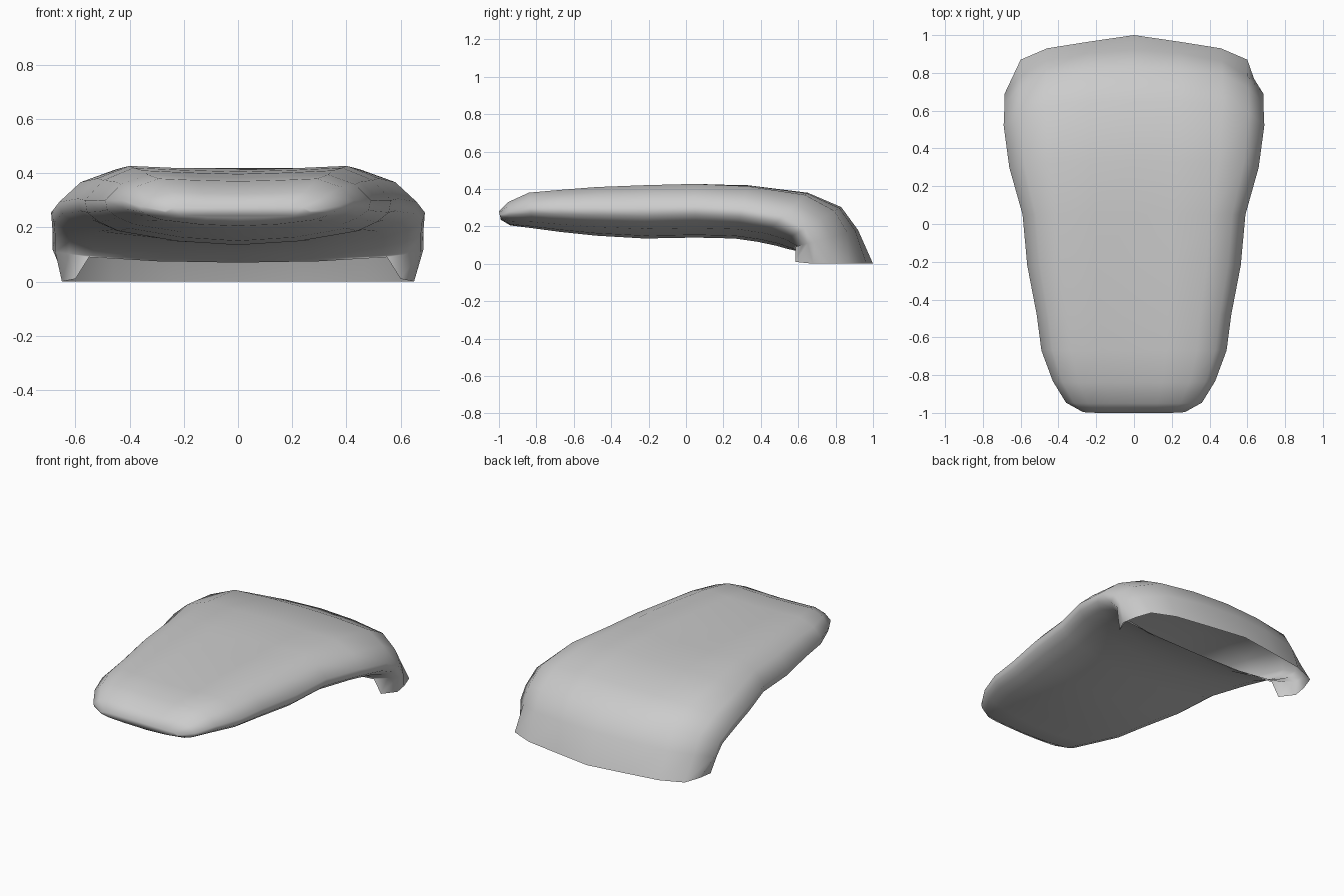
import bpy, bmesh

if "Cube" in bpy.data.objects:
    bpy.data.objects.remove(bpy.data.objects["Cube"])

# Half cross-section: (fraction of half width, fraction from top line to bottom line)
PROFILE = [(0, .05), (.35, .03), (.68, 0), (.88, .16), (1, .42),
           (.985, .58), (.91, .70), (.78, .82), (.4, .95), (0, 1)]

# Stations nose to tail: top y, top z, bottom y, bottom z, half width, sag of the shoulders
STATIONS = [
    (-1.0, .28, -.99, .235, .27, 0), (-.95, .33, -.94, .205, .36, 0),
    (-.84, .38, -.82, .19, .43, 0), (-.67, .395, -.67, .17, .49, 0),
    (-.48, .41, -.48, .15, .515, 0), (-.22, .42, -.22, .135, .565, 0),
    (.05, .427, .05, .14, .59, 0), (.33, .42, .26, .135, .66, .04),
    (.65, .38, .38, .118, .69, .10), (.83, .303, .48, .097, .685, .22),
    (.92, .18, .54, .08, .685, .32)]

# Open rim that stands on the floor at the tail
RIM = [(0, 1, 0), (.24, .965, 0), (.46, .93, 0), (.6, .87, 0), (.635, .77, 0),
       (.65, .68, 0), (.6, .585, .01), (.55, .585, .09), (.3, .585, .075), (0, .585, .07)]


def section(yt, zt, yb, zb, w, sag):
    pts = []
    for fx, t in PROFILE:
        if sag:  # crown the middle and let the shoulders fall away
            t = max(0, t - .05 * (1 - fx)) if t < .1 else t
            t += sag * fx * fx * (1 - t)
        pts.append((fx * w, yt + (yb - yt) * t, zt + (zb - zt) * t))
    return pts


def full_ring(bm, half):
    mirrored = [(-x, y, z) for x, y, z in half[-2:0:-1]]
    return [bm.verts.new(p) for p in half + mirrored]


# Padded shell lofted through the stations, closed nose, open tail
bm = bmesh.new()
rings = [full_ring(bm, h) for h in [section(*s) for s in STATIONS] + [RIM]]
for a, b in zip(rings, rings[1:]):
    n = len(a)
    for i in range(n):
        j = (i + 1) % n
        bm.faces.new((a[i], a[j], b[j], b[i]))
bm.faces.new(rings[0])
bmesh.ops.recalc_face_normals(bm, faces=bm.faces)
for f in bm.faces:
    f.smooth = True

mesh = bpy.data.meshes.new("seat_shell")
bm.to_mesh(mesh)
bm.free()
seat = bpy.data.objects.new("seat_shell", mesh)
bpy.context.collection.objects.link(seat)
